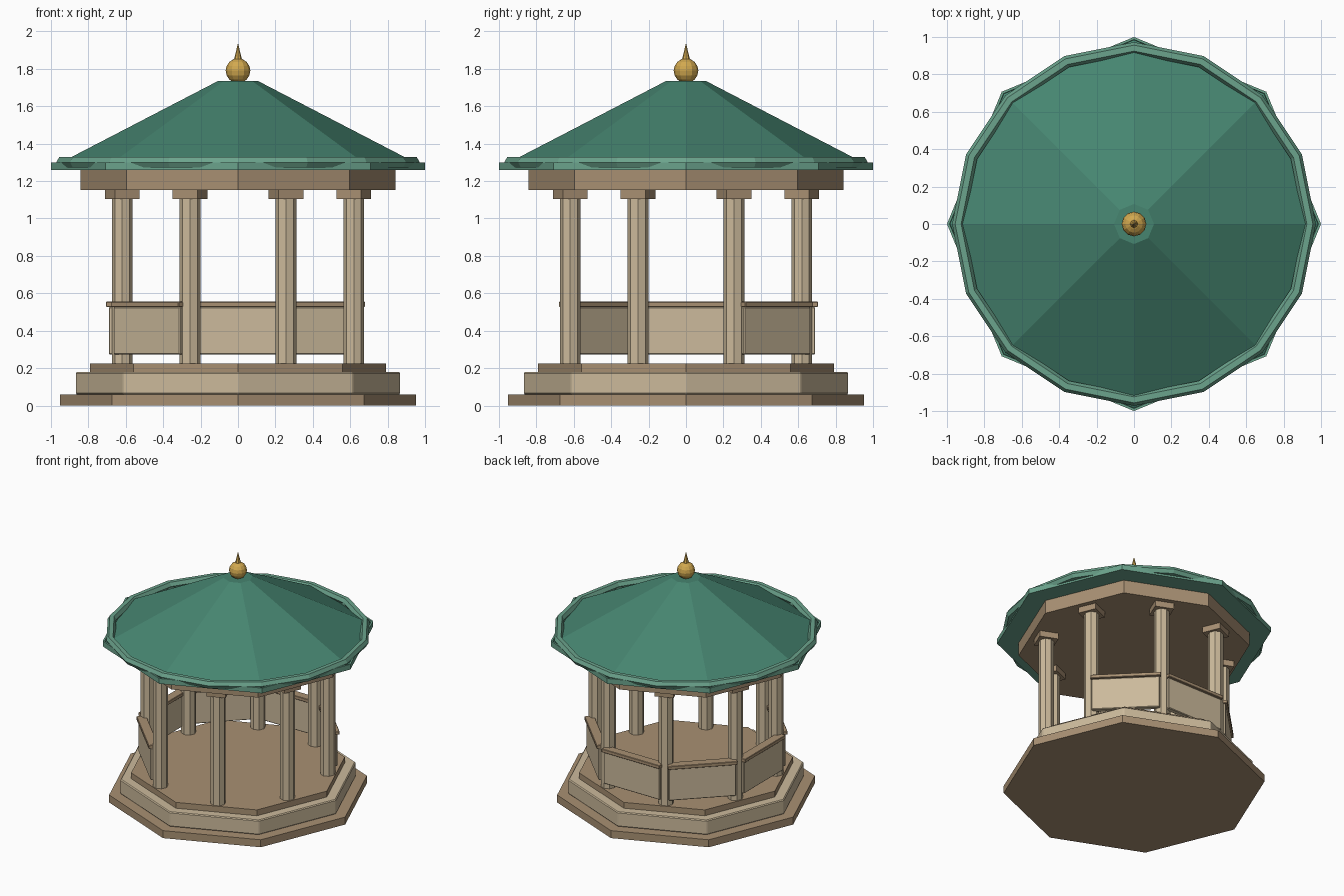
import bpy, bmesh, math
from mathutils import Matrix

if "Cube" in bpy.data.objects:
    bpy.data.objects.remove(bpy.data.objects["Cube"])


def material(name, srgb):
    m = bpy.data.materials.new(name)
    lin = [c / 12.92 if c <= 0.04045 else ((c + 0.055) / 1.055) ** 2.4 for c in srgb]
    m.diffuse_color = (*lin, 1)
    m.use_nodes = True
    m.node_tree.nodes["Principled BSDF"].inputs["Base Color"].default_value = m.diffuse_color
    return m


TAN = material("light_wood", (0.80, 0.73, 0.61))
BROWN = material("dark_wood", (0.66, 0.565, 0.45))
GREEN = material("roof_green", (0.275, 0.52, 0.44))
TRIM = material("trim_green", (0.42, 0.64, 0.55))
GOLD = material("gold", (0.82, 0.66, 0.31))


def finish(name, bm, mat, bevel=0):
    bmesh.ops.recalc_face_normals(bm, faces=bm.faces)
    me = bpy.data.meshes.new(name)
    bm.to_mesh(me)
    bm.free()
    me.materials.append(mat)
    ob = bpy.data.objects.new(name, me)
    bpy.context.collection.objects.link(ob)
    if bevel:
        mod = ob.modifiers.new("soft_edges", "BEVEL")
        mod.width = bevel
        mod.segments = 1
    return ob


def lathe(name, profile, mat, sides=8, at=(0, 0), closed=False, bevel=0):
    """Sweep (radius, z) points round z; open profiles get end caps."""
    bm = bmesh.new()
    rings = []
    for r, z in profile:
        rings.append([bm.verts.new((at[0] + r * math.cos(2 * math.pi * i / sides),
                                    at[1] + r * math.sin(2 * math.pi * i / sides), z))
                      for i in range(sides)])
    pairs = list(zip(rings, rings[1:]))
    if closed:
        pairs.append((rings[-1], rings[0]))
    else:
        bm.faces.new(rings[0])
        bm.faces.new(rings[-1])
    for a, b in pairs:
        for i in range(sides):
            j = (i + 1) % sides
            bm.faces.new((a[i], a[j], b[j], b[i]))
    return finish(name, bm, mat, bevel)


def block(name, radius, angle, size, z0, z1, mat, bevel=0):
    """Box at a polar position, its x side facing outward."""
    bm = bmesh.new()
    m = (Matrix.Rotation(math.radians(angle), 4, 'Z')
         @ Matrix.Translation((radius, 0, (z0 + z1) / 2))
         @ Matrix.Diagonal((size[0], size[1], z1 - z0, 1)))
    bmesh.ops.create_cube(bm, size=1, matrix=m)
    return finish(name, bm, mat, bevel)


# Stepped base
lathe("base_step", [(0.953, 0), (0.953, 0.06)], BROWN)
lathe("platform", [(0.87, 0.06), (0.87, 0.178)], TAN, bevel=0.007)
lathe("floor", [(0.79, 0.178), (0.79, 0.225)], BROWN)

# Columns with square capitals
for k in range(8):
    deg = 22.5 + 45 * k
    a = math.radians(deg)
    lathe(f"column_{k}", [(0.056, 0.225), (0.056, 1.11)], TAN,
          at=(0.67 * math.cos(a), 0.67 * math.sin(a)))
    block(f"capital_{k}", 0.67, deg, (0.143, 0.143), 1.105, 1.152, BROWN)

# Railings on the five closed bays
for deg in (45, 90, 135, 180, 225):
    block(f"railing_panel_{deg}", 0.67, deg, (0.042, 0.50), 0.272, 0.527, TAN, 0.005)
    block(f"railing_cap_{deg}", 0.67, deg, (0.072, 0.514), 0.527, 0.555, BROWN, 0.003)

# Ceiling beam
lathe("ceiling_beam", [(0.843, 1.152), (0.843, 1.258)], BROWN)

# Roof, fascia and eave ring
lathe("roof", [(0.984, 1.28), (0.107, 1.735)], GREEN)
lathe("fascia", [(0, 1.258), (1.0, 1.258), (1.0, 1.30), (0.986, 1.30), (0.984, 1.278)][1:],
      TRIM)
lathe("eave_ring", [(0.94 + 0.032 * math.cos(math.radians(60 * i)),
                     1.30 + 0.032 * math.sin(math.radians(60 * i))) for i in range(6)],
      TRIM, sides=16, closed=True)

# Finial
bm = bmesh.new()
bmesh.ops.create_uvsphere(bm, u_segments=12, v_segments=8, radius=0.066,
                          matrix=Matrix.Translation((0, 0, 1.79)))
finish("finial_ball", bm, GOLD)
bm = bmesh.new()
bmesh.ops.create_cone(bm, cap_ends=True, segments=8, radius1=0.024, radius2=0, depth=0.1,
                      matrix=Matrix.Translation((0, 0, 1.888)))
finish("finial_spike", bm, GOLD)
